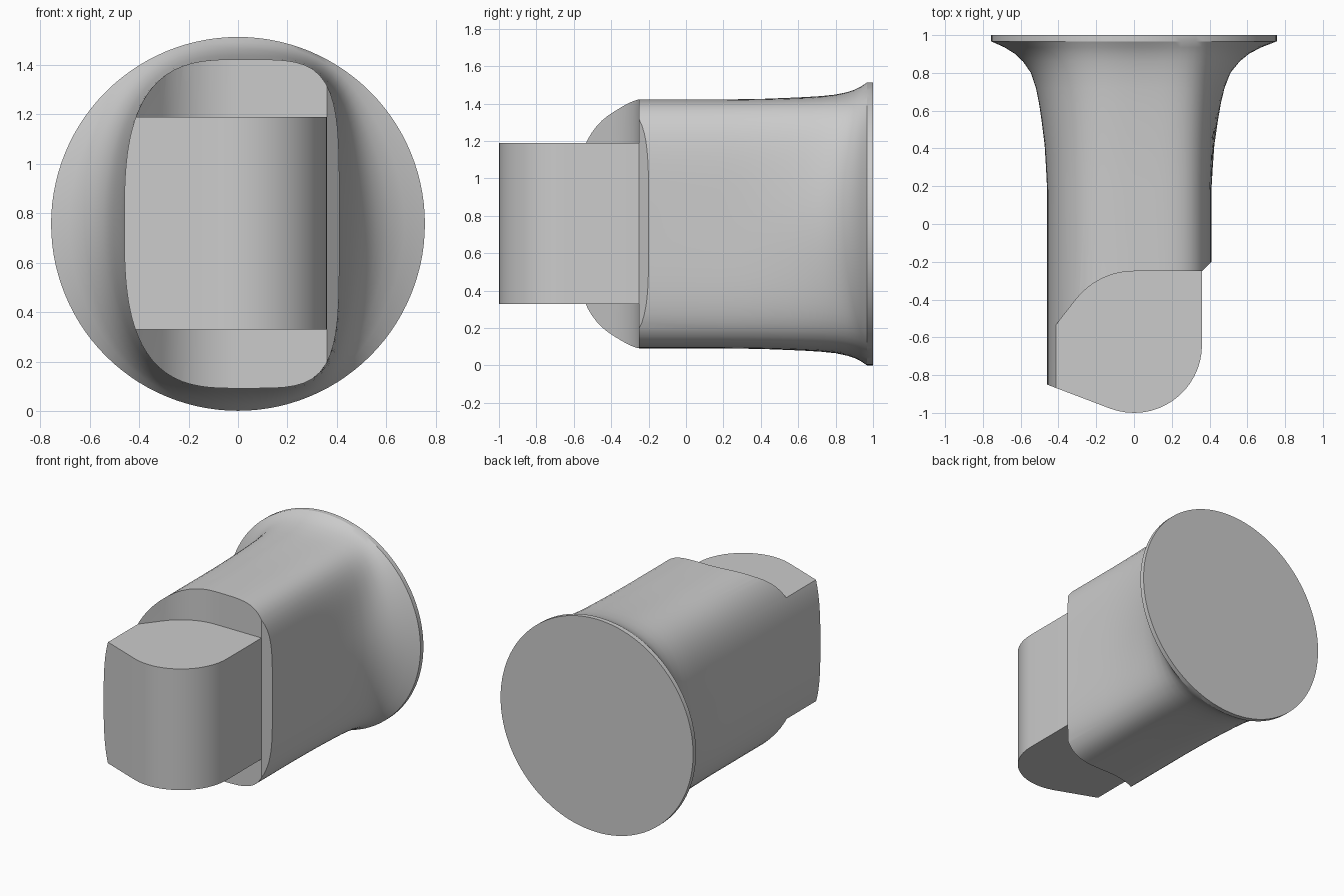
import bpy, bmesh, math
from math import cos, sin, pi, radians

cube = bpy.data.objects.get("Cube")
if cube:
    bpy.data.objects.remove(cube, do_unlink=True)

MID_Z, FLANGE_R = 0.757, 0.756
SEGMENTS = 112


def make_object(name, bm):
    bmesh.ops.recalc_face_normals(bm, faces=bm.faces[:])
    mesh = bpy.data.meshes.new(name)
    bm.to_mesh(mesh)
    bm.free()
    obj = bpy.data.objects.new(name, mesh)
    bpy.context.collection.objects.link(obj)
    return obj


def prism(name, outline, z0, z1):
    """Vertical extrusion of a plan outline."""
    bm = bmesh.new()
    face = bm.faces.new([bm.verts.new((x, y, z0)) for x, y in outline])
    top = bmesh.ops.extrude_face_region(bm, geom=[face])["geom"]
    verts = [v for v in top if isinstance(v, bmesh.types.BMVert)]
    bmesh.ops.translate(bm, verts=verts, vec=(0, 0, z1 - z0))
    return make_object(name, bm)


def arc(cx, cy, r, start, end, steps):
    angles = [radians(start + (end - start) * i / steps) for i in range(steps + 1)]
    return [(cx + r * cos(a), cy + r * sin(a)) for a in angles]


def section_radius(a):
    """Polar radius of the lopsided rounded-box section."""
    half_w, power = (0.41, 4.6) if cos(a) > 0 else (0.46, 3.0)
    total = abs(cos(a) / half_w) ** power + abs(sin(a) / 0.665) ** power
    return total ** (-1 / power)


def boolean(target, cutter, operation):
    mod = target.modifiers.new(operation.title(), 'BOOLEAN')
    mod.operation, mod.object, mod.solver = operation, cutter, 'EXACT'
    bpy.context.view_layer.objects.active = target
    bpy.ops.object.modifier_apply(modifier=mod.name)
    bpy.data.objects.remove(cutter, do_unlink=True)


# Bolt body: box section flaring into a round flange (y, blend to circle)
stations = [(-1.1, 0), (0.18, 0), (0.3, 0.02), (0.42, 0.045), (0.55, 0.1),
            (0.64, 0.145), (0.72, 0.2), (0.8, 0.29), (0.86, 0.43), (0.9, 0.57),
            (0.935, 0.76), (0.967, 1), (1, 1)]
bm = bmesh.new()
rings = []
for y, blend in stations:
    ring = []
    for i in range(SEGMENTS):
        a = 2 * pi * i / SEGMENTS
        r = section_radius(a) * (1 - blend) + FLANGE_R * blend
        ring.append(bm.verts.new((r * cos(a), y, MID_Z + r * sin(a))))
    rings.append(ring)
for low, high in zip(rings, rings[1:]):
    for i in range(SEGMENTS):
        j = (i + 1) % SEGMENTS
        bm.faces.new((low[i], low[j], high[j], high[i]))
bm.faces.new(rings[0])
bm.faces.new(rings[-1])
body = make_object("latch_bolt", bm)

# Plan trim: rounded nose, slanted left edge, chamfered right shoulder
nose = arc(0, -0.64, 0.36, 0, -110, 16)
plan = [(0.36, -0.25)] + nose + [(-1, -0.645), (-1, 1.2), (1.81, 1.2)]
boolean(body, prism("plan_trim", plan, -0.5, 2), 'INTERSECT')

# Curved shoulders cut away above and below the tongue
shoulder = arc(0, -0.64, 0.39, 90, 142, 12)
notch = [(1, -0.25)] + shoulder + [(-0.81, -1.04), (-0.81, -1.5), (1, -1.5)]
for z0, z1 in ((-0.5, 0.33), (1.19, 2)):
    boolean(body, prism("shoulder_cutter", notch, z0, z1), 'DIFFERENCE')

bpy.ops.object.select_all(action='DESELECT')
body.select_set(True)
bpy.context.view_layer.objects.active = body
bpy.ops.object.shade_smooth_by_angle(angle=radians(25))
